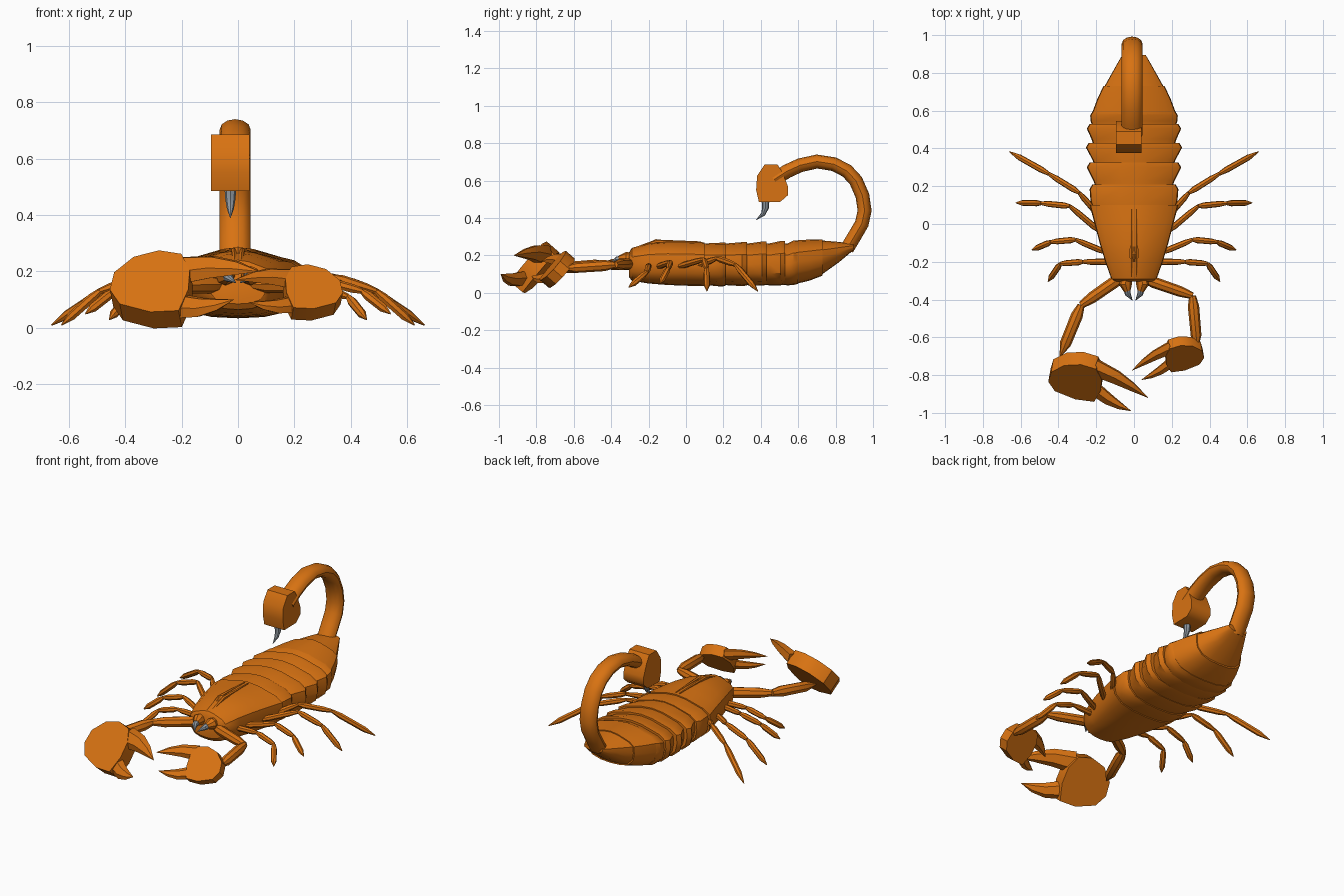
import bpy, bmesh, math
from mathutils import Vector

if "Cube" in bpy.data.objects:
    bpy.data.objects.remove(bpy.data.objects["Cube"], do_unlink=True)


def material(name, rgb):
    m = bpy.data.materials.new(name)
    m.use_nodes = True
    m.diffuse_color = (*rgb, 1)
    m.node_tree.nodes["Principled BSDF"].inputs["Base Color"].default_value = (*rgb, 1)
    return m


ORANGE = material("burnt_orange", (0.69, 0.17, 0.006))
GREY = material("steel_grey", (0.28, 0.32, 0.36))


def loft(name, rings, mat=ORANGE, angle=35):
    """Skin a list of equal-length point rings and cap both ends."""
    bm = bmesh.new()
    loops = [[bm.verts.new(p) for p in ring] for ring in rings]
    n = len(loops[0])
    for a, b in zip(loops, loops[1:]):
        for i in range(n):
            j = (i + 1) % n
            bm.faces.new((a[i], a[j], b[j], b[i]))
    bm.faces.new(loops[0])
    bm.faces.new(loops[-1])
    bmesh.ops.recalc_face_normals(bm, faces=bm.faces)
    me = bpy.data.meshes.new(name)
    bm.to_mesh(me)
    bm.free()
    me.materials.append(mat)
    ob = bpy.data.objects.new(name, me)
    bpy.context.collection.objects.link(ob)
    bpy.ops.object.select_all(action="DESELECT")
    ob.select_set(True)
    bpy.context.view_layer.objects.active = ob
    bpy.ops.object.shade_smooth_by_angle(angle=math.radians(angle))
    return ob


def tube(name, path, radii, hint=(0, 0, 1), sides=8, flat=1.0, mat=ORANGE, angle=35):
    """Sweep an ellipse along a path; flat scales the axis across the hint."""
    path = [Vector(p) for p in path]
    hint = Vector(hint)
    rings = []
    for i, p in enumerate(path):
        t = (path[min(i + 1, len(path) - 1)] - path[max(i - 1, 0)]).normalized()
        a = (hint - t * hint.dot(t)).normalized()
        b = t.cross(a)
        rings.append([p + a * radii[i] * math.cos(k * math.tau / sides)
                      + b * radii[i] * flat * math.sin(k * math.tau / sides)
                      for k in range(sides)])
    return loft(name, rings, mat, angle)


def limb(name, joints, r, sides=7):
    """Chain of spindle-shaped segments between joints."""
    for i, (a, b) in enumerate(zip(joints, joints[1:])):
        a, b = Vector(a), Vector(b)
        tip = 0.15 if i == len(joints) - 2 else 0.6
        tube(f"{name}_segment_{i + 1}", [a.lerp(b, f) for f in (0, 0.2, 0.75, 1)],
             [r * 0.6, r, r * 0.95, r * tip], sides=sides)


# Body: overlapping segments, wide at the back of each plate
HALF = [(0, 1), (0.3, 0.97), (0.8, 0.84), (0.98, 0.72), (1, 0.5), (0.95, 0.28), (0.75, 0.1), (0.4, 0.02)]


def body_ring(y, w, top, bottom):
    h = top - bottom
    right = [Vector((w * u, y, bottom + h * v)) for u, v in HALF]
    left = [Vector((-p.x, y, p.z)) for p in reversed(right[1:])]
    return right + [Vector((0, y, bottom))] + left


loft("head_shield", [body_ring(*r) for r in [
    (-0.305, 0.10, 0.215, 0.085), (-0.29, 0.12, 0.24, 0.065), (-0.2, 0.152, 0.265, 0.05),
    (-0.1, 0.182, 0.274, 0.042), (0.0, 0.208, 0.274, 0.038), (0.1, 0.235, 0.27, 0.036)]])
plates = [(0.09, 0.21, 0.22, 0.235), (0.2, 0.325, 0.205, 0.25), (0.31, 0.43, 0.21, 0.255),
          (0.42, 0.53, 0.215, 0.25), (0.515, 0.6, 0.22, 0.232)]
for i, (y0, y1, w0, w1) in enumerate(plates):
    loft(f"abdomen_plate_{i + 1}", [body_ring(*r) for r in [
        (y0, w0, 0.262, 0.042), (y0 + 0.03, w0 + 0.01, 0.265, 0.04),
        (y1 - 0.025, w1, 0.268 + i * 0.003, 0.034 + i * 0.002),
        (y1, w1 - 0.015, 0.268 + i * 0.003, 0.036 + i * 0.003)]])
loft("abdomen_end", [body_ring(*r) for r in [
    (0.58, 0.225, 0.28, 0.046), (0.66, 0.195, 0.285, 0.065), (0.73, 0.162, 0.286, 0.092)]])
loft("tail_root", [body_ring(*r) for r in [
    (0.725, 0.158, 0.28, 0.097), (0.82, 0.105, 0.272, 0.165), (0.895, 0.062, 0.262, 0.228)]])

# Ridge and eye mound on the head shield
for s, side in ((1, "left"), (-1, "right")):
    tube(f"{side}_back_ridge", [(s * 0.012, -0.28, 0.235), (s * 0.014, -0.16, 0.274),
                                (s * 0.012, 0.08, 0.271)], [0.006, 0.011, 0.004], sides=6)
tube("eye_mound", [(0, -0.2, 0.26), (0, -0.16, 0.27), (0, -0.12, 0.268)], [0.006, 0.018, 0.006])

# Tail curling forward over the back
TAIL = [(0.86, 0.235), (0.905, 0.31), (0.94, 0.37), (0.955, 0.44), (0.943, 0.52), (0.908, 0.6),
        (0.86, 0.652), (0.79, 0.688), (0.7, 0.702), (0.61, 0.682), (0.54, 0.65), (0.47, 0.605)]
tube("tail", [(-0.01, y, z) for y, z in TAIL], [0.055] * 12, hint=(1, 0, 0), sides=12, flat=0.68)

# Bulb at the end of the tail, with its sting
BULB = [(0.42, 0.685), (0.49, 0.685), (0.515, 0.645), (0.545, 0.57), (0.545, 0.522),
        (0.505, 0.487), (0.39, 0.485), (0.375, 0.55), (0.38, 0.625)]
loft("sting_bulb", [[Vector((x, y, z)) for y, z in BULB] for x in (-0.095, 0.04)], angle=50)
tube("sting", [(-0.027, 0.425, 0.495), (-0.027, 0.425, 0.455), (-0.027, 0.412, 0.42), (-0.027, 0.375, 0.39)],
     [0.021, 0.018, 0.012, 0.001], hint=(1, 0, 0), mat=GREY)

# Jaws with grey fangs
for s, side in ((1, "left"), (-1, "right")):
    tube(f"{side}_jaw", [(s * 0.04, -0.27, 0.18), (s * 0.045, -0.32, 0.185), (s * 0.035, -0.355, 0.182)],
         [0.03, 0.034, 0.018])
    tube(f"{side}_fang", [(s * 0.038, -0.335, 0.182), (s * 0.033, -0.37, 0.178), (s * 0.008, -0.405, 0.16)],
         [0.02, 0.016, 0.001], mat=GREY)

# Four pairs of walking legs
LEGS = [
    [(0.12, -0.2, 0.14), (0.27, -0.2, 0.145), (0.39, -0.21, 0.11), (0.455, -0.305, 0.03)],
    [(0.15, -0.15, 0.14), (0.31, -0.083, 0.165), (0.44, -0.095, 0.13), (0.54, -0.138, 0.05)],
    [(0.18, -0.04, 0.14), (0.34, 0.095, 0.18), (0.49, 0.11, 0.13), (0.625, 0.112, 0.01)],
    [(0.19, 0.05, 0.14), (0.29, 0.165, 0.185), (0.45, 0.265, 0.15), (0.66, 0.383, 0.01)],
]
for s, side in ((1, "left"), (-1, "right")):
    for i, joints in enumerate(LEGS):
        limb(f"{side}_leg_{i + 1}", [(s * x, y, z) for x, y, z in joints], 0.017)

# Pincers: tilted prism palm, two tapering fingers
PALM = [(-0.145, -0.03), (-0.13, 0.05), (-0.06, 0.115), (0.03, 0.135), (0.11, 0.11),
        (0.14, 0.03), (0.135, -0.06), (0.1, -0.155), (0.0, -0.15), (-0.11, -0.1)]


def pincer(side, s, k, centre, thick, tips):
    c = Vector(centre)
    n = Vector((s * 0.13, -0.75, 0.65)).normalized()
    u = Vector((1, 0, 0))
    u = (u - n * u.dot(n)).normalized()
    v = n.cross(u)
    u = -u * s
    loft(f"{side}_palm", [[c + u * a * k + v * b * k - n * d for a, b in PALM] for d in (0, thick)])
    for part, (a, b), tip, r in (("upper", (0.1, 0.07), tips[0], 0.062),
                                 ("lower", (0.09, -0.095), tips[1], 0.052)):
        base = c + u * a * k + v * b * k - n * thick * 0.5
        tip = Vector(tip)
        bow = v * (0.018 if part == "upper" else -0.018) * k
        tube(f"{side}_{part}_finger", [base, base.lerp(tip, 0.4) + bow, base.lerp(tip, 0.7) + bow * 0.8, tip],
             [r * k, r * k * 0.8, r * k * 0.5, 0.001], hint=v, sides=6, flat=0.65, angle=25)


pincer("right", -1, 1.0, (-0.31, -0.83, 0.17), 0.09, [(0.075, -0.92, 0.2), (-0.015, -0.99, 0.1)])
pincer("left", 1, 0.72, (0.268, -0.705, 0.15), 0.065, [(-0.01, -0.775, 0.17), (0.04, -0.825, 0.09)])
limb("right_arm", [(-0.05, -0.27, 0.155), (-0.28, -0.43, 0.15), (-0.39, -0.70, 0.13), ], 0.032, 8)
limb("left_arm", [(0.05, -0.29, 0.155), (0.31, -0.38, 0.15), (0.335, -0.66, 0.13)], 0.03, 8)
